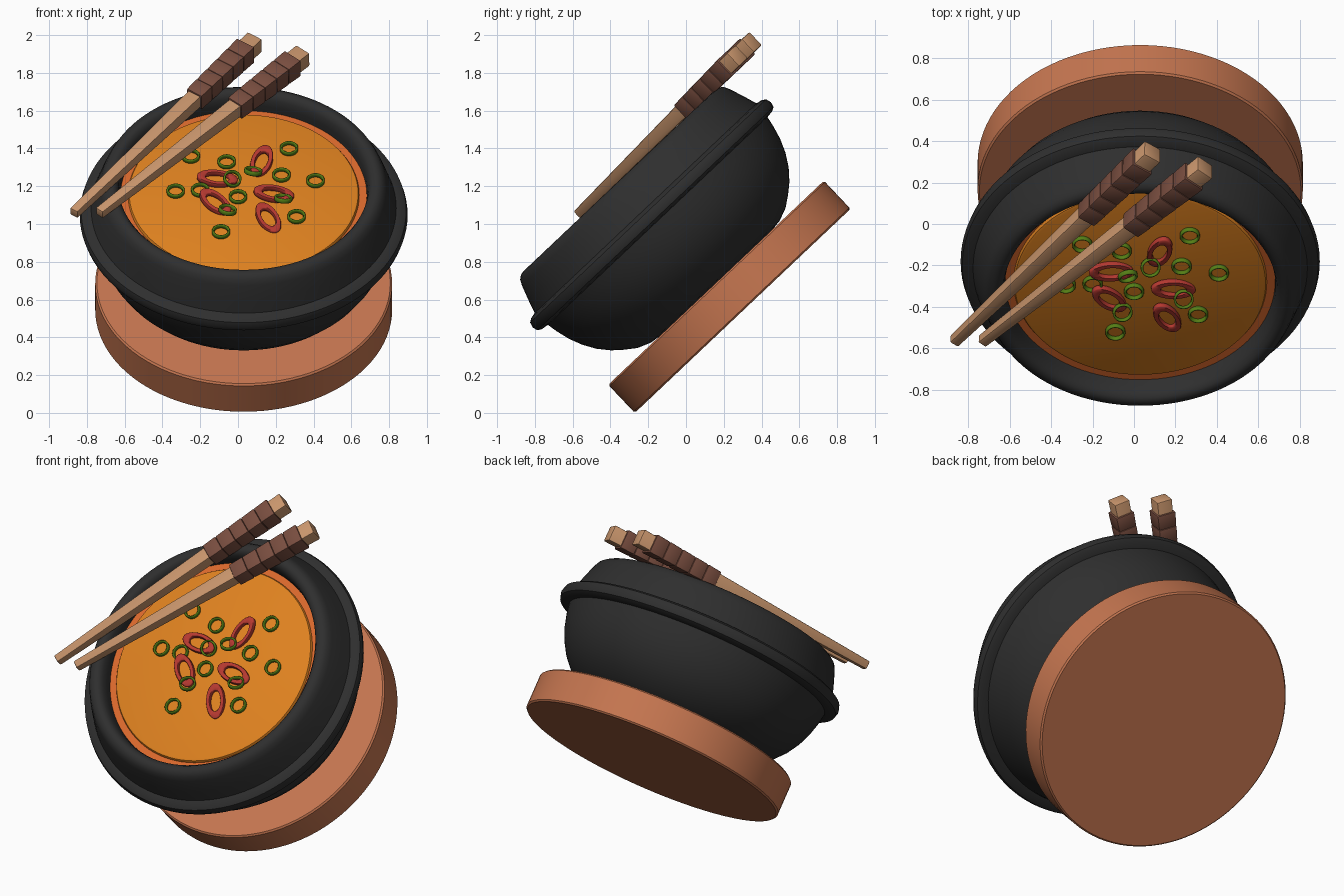
import bpy, bmesh, math
from mathutils import Matrix, Vector

if "Cube" in bpy.data.objects:
    bpy.data.objects.remove(bpy.data.objects["Cube"])

# Everything is built upright, then tipped towards the viewer by this matrix
TIP = Matrix.Translation((0.03, 0.30, 0.54)) @ Matrix.Rotation(math.radians(43.4), 4, 'X')


def material(name, rgb):
    m = bpy.data.materials.new(name)
    m.diffuse_color = (*rgb, 1)
    m.use_nodes = True
    m.node_tree.nodes["Principled BSDF"].inputs["Base Color"].default_value = m.diffuse_color
    return m


CLAY = material("terracotta", (0.56, 0.18, 0.08))
IRON = material("black_stoneware", (0.028, 0.028, 0.028))
BROTH = material("broth", (0.73, 0.22, 0.014))
OIL = material("chili_oil", (0.70, 0.14, 0.025))
WOOD = material("light_wood", (0.58, 0.30, 0.15))
WRAP = material("wrap", (0.19, 0.075, 0.05))
GREEN = material("scallion", (0.09, 0.21, 0.008))
RED = material("chili", (0.46, 0.04, 0.03))


def finish(bm, name, mat, local=Matrix(), angle=35):
    bmesh.ops.recalc_face_normals(bm, faces=bm.faces[:])
    bm.transform(TIP @ local)
    me = bpy.data.meshes.new(name)
    bm.to_mesh(me)
    bm.free()
    me.materials.append(mat)
    me.shade_smooth()
    me.set_sharp_from_angle(angle=math.radians(angle))
    ob = bpy.data.objects.new(name, me)
    bpy.context.collection.objects.link(ob)
    return ob


def lathe(name, profile, mat, steps=96, closed=False, local=Matrix(), angle=35):
    bm = bmesh.new()
    vs = [bm.verts.new((r, 0, z)) for r, z in profile]
    es = [bm.edges.new(p) for p in zip(vs, vs[1:])]
    if closed:
        es.append(bm.edges.new((vs[-1], vs[0])))
    bmesh.ops.spin(bm, geom=vs + es, axis=(0, 0, 1), cent=(0, 0, 0),
                   angle=2 * math.pi, steps=steps)
    bmesh.ops.remove_doubles(bm, verts=bm.verts[:], dist=1e-5)
    return finish(bm, name, mat, local, angle)


# Coaster
lathe("coaster", [(0, 0), (.777, 0), (.786, .009), (.786, .196), (.777, .205), (0, .205)], CLAY)

# Bowl with flange and rounded rim
lathe("bowl", [(0, .203), (.40, .203), (.47, .212), (.54, .24), (.60, .284), (.65, .327),
               (.70, .386), (.74, .453), (.77, .525), (.79, .60), (.80, .655), (.838, .66),
               (.86, .672), (.868, .70), (.86, .728), (.838, .742), (.808, .748),
               (.785, .82), (.757, .90), (.742, .93), (.722, .945), (.70, .95), (.68, .942),
               (.664, .92), (.655, .88), (.65, .80), (0, .80)], IRON)

# Soup: oily outer ring and raised broth
lathe("oil_ring", [(0, .79), (.652, .79), (.652, .842), (0, .842)], OIL)
lathe("broth", [(0, .80), (.612, .80), (.612, .846), (.606, .856), (.595, .86), (0, .86)], BROTH)


# Garnish: hollow slices placed at front-view (x, z) positions
def spot(x, z, h):
    return Matrix.Translation((x - .03, (z - .54 - .727 * h) / .687, h))


def slice_ring(name, mat, place, ro, ri, h, spin=0, tilt=0, squash=1):
    b = min(.004, (ro - ri) / 3)
    prof = [(ro - b, -h), (ro, -h + b), (ro, h - b), (ro - b, h),
            (ri + b, h), (ri, h - b), (ri, -h + b), (ri + b, -h)]
    loc = (place @ Matrix.Rotation(math.radians(spin), 4, 'Z')
           @ Matrix.Rotation(math.radians(tilt), 4, 'Y') @ Matrix.Diagonal((1, squash, 1, 1)))
    lathe(name, prof, mat, 28, True, loc, 50)


flat = [(-.25, 1.36), (-.06, 1.33), (.27, 1.40), (.23, 1.26), (.41, 1.23), (-.33, 1.175),
        (-.20, 1.18), (0, 1.145), (-.09, .96), (.31, 1.04)]
for i, (x, z) in enumerate(flat):
    slice_ring(f"scallion_{i + 1}", GREEN, spot(x, z, .870), .048, .037, .013)
leaning = [(.08, 1.28, 70, 25), (-.03, 1.24, 120, -22), (.24, 1.135, 80, 25), (-.055, 1.075, 60, 18)]
for i, (x, z, s, t) in enumerate(leaning):
    slice_ring(f"leaning_scallion_{i + 1}", GREEN, spot(x, z, .888), .048, .037, .013, s, t)

chilies = [(.125, 1.33, 75, -8), (-.11, 1.24, -3, 6), (.19, 1.16, -8, 6),
           (-.12, 1.115, -48, 6), (.16, 1.03, -65, 8)]
for i, (x, z, s, t) in enumerate(chilies):
    slice_ring(f"chili_{i + 1}", RED, spot(x, z, .872), .108, .064, .014, s, t, .52)


# Chopsticks: tapered square bars with wrapped grips
def bar(name, mat, frame, y0, y1, w0, w1, bevel):
    bm = bmesh.new()
    bmesh.ops.create_cube(bm, size=1)
    for v in bm.verts:
        w, y = (w0, y0) if v.co.y < 0 else (w1, y1)
        v.co = Vector((v.co.x * w, y, v.co.z * w))
    bmesh.ops.bevel(bm, geom=bm.edges[:], offset=bevel, segments=2, profile=.5, affect='EDGES')
    finish(bm, name, mat, frame, 30)


sticks = [((-.90, -.275), (.06, 1.015)), ((-.765, -.275), (.315, .91))]
for n, ((x0, y0), (x1, y1)) in enumerate(sticks, 1):
    length = math.hypot(x1 - x0, y1 - y0)
    heading = math.atan2(y1 - y0, x1 - x0) - math.pi / 2
    frame = (Matrix.Translation((x0, y0, .972)) @ Matrix.Rotation(heading, 4, 'Z')
             @ Matrix.Rotation(.018, 4, 'X'))
    bar(f"chopstick_{n}", WOOD, frame, 0, length, .05, .096, .008)
    start, step = length * .665, length * .285 / 5
    for k in range(5):
        a = start + k * step
        bar(f"grip_{n}_{k + 1}", WRAP, frame, a, a + step, .099 + .003 * k, .104 + .003 * k, .007)
